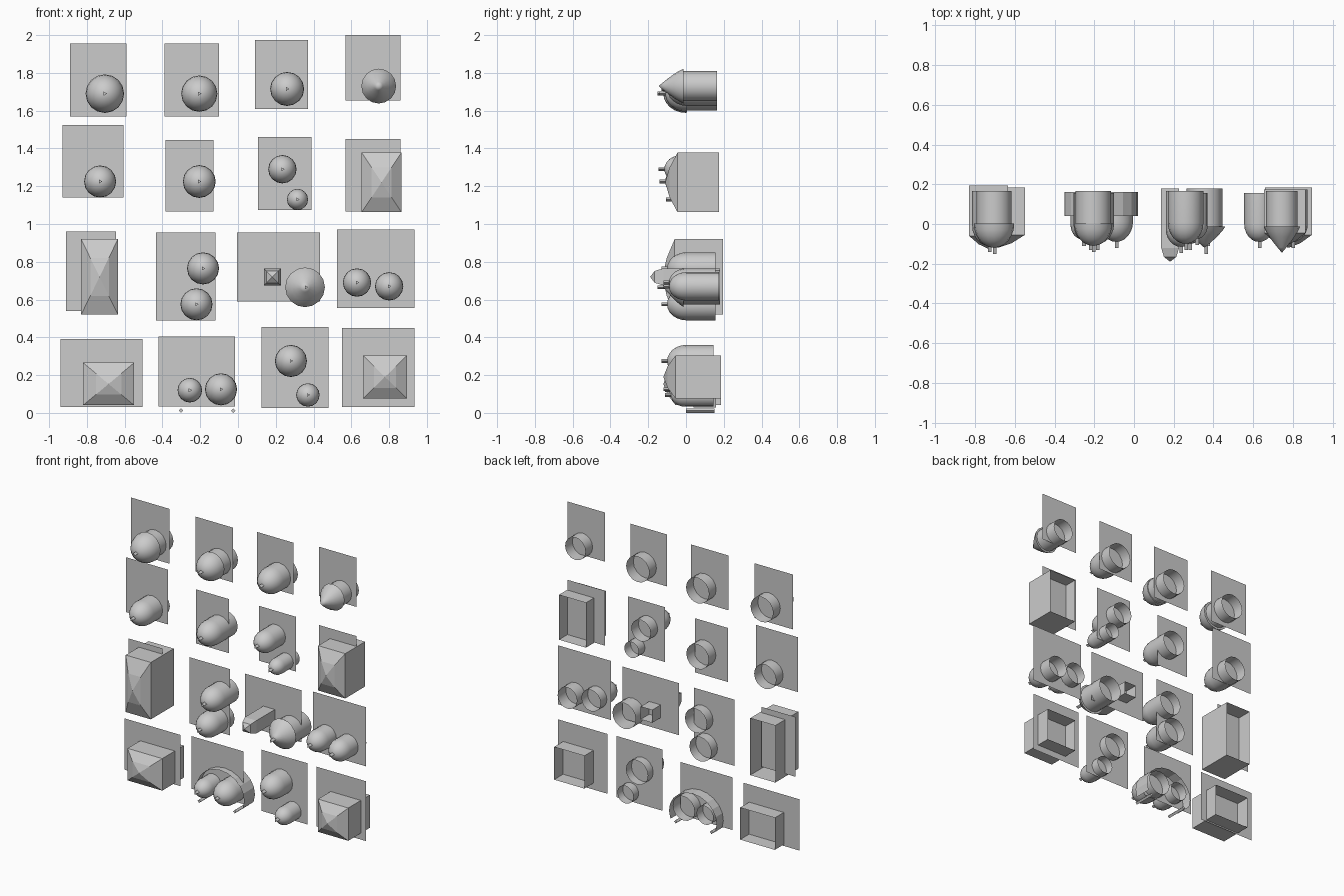
import bpy, bmesh, math
from math import sin, cos, pi

if "Cube" in bpy.data.objects:
    bpy.data.objects.remove(bpy.data.objects["Cube"], do_unlink=True)

stone = bpy.data.materials.new("stone_grey")
stone.use_nodes = True
stone.diffuse_color = (0.6, 0.6, 0.6, 1)
stone.node_tree.nodes["Principled BSDF"].inputs["Base Color"].default_value = stone.diffuse_color


def finish(name, bm, smooth=False):
    """Turn a bmesh into a named, coloured object."""
    mesh = bpy.data.meshes.new(name)
    bmesh.ops.recalc_face_normals(bm, faces=bm.faces)
    bm.to_mesh(mesh)
    bm.free()
    mesh.materials.append(stone)
    obj = bpy.data.objects.new(name, mesh)
    bpy.context.collection.objects.link(obj)
    if smooth:
        bpy.ops.object.select_all(action="DESELECT")
        obj.select_set(True)
        bpy.context.view_layer.objects.active = obj
        bpy.ops.object.shade_smooth_by_angle(angle=math.radians(35))


def loft(name, x, z, outline, profile, smooth=False):
    """Sweep an outline along y; profile holds (scale, y), scale 0 is a point."""
    bm = bmesh.new()
    previous = None
    for scale, y in profile:
        count = len(outline) if scale else 1
        ring = [bm.verts.new((x + u * scale, y, z + v * scale)) for u, v in outline[:count]]
        if previous:
            for i in range(len(outline)):
                j = (i + 1) % len(outline)
                start, end = len(previous), len(ring)
                quad = (previous[i % start], previous[j % start], ring[j % end], ring[i % end])
                # A point ring repeats its vertex, so drop the repeat
                bm.faces.new(list(dict.fromkeys(quad)))
        previous = ring
    finish(name, bm, smooth)


def circle(radius, sides):
    return [(radius * cos(2 * pi * i / sides), radius * sin(2 * pi * i / sides))
            for i in range(sides)]


def finial(name, x, z, tip):
    """Three-sided peg at the tip of a roof."""
    loft(name + "_finial", x, z, circle(0.012, 3),
         [(1, tip + 0.015), (1, tip - 0.03), (0, tip - 0.03)])


def dome_tower(name, x, z, radius, tip, back, shaft=1.0):
    """Open tube closed at the front by a dome that may overhang the shaft."""
    base = tip + 1.2 * radius
    dome = [(cos(i * pi / 12), base - (base - tip) * sin(i * pi / 12)) for i in range(6)]
    profile = [(shaft, back), (shaft, base)] if shaft < 1 else [(1, back)]
    loft(name, x, z, circle(radius, 16), profile + dome + [(0, tip)], True)
    finial(name, x, z, tip)


def cone_tower(name, x, z, radius, tip, back):
    """Open tube with an overhanging, slightly bulging cone."""
    base = -0.012
    cone = [(1 - t ** 1.25, base + (tip - base) * t) for t in (0, 0.2, 0.4, 0.6, 0.8, 1)]
    loft(name, x, z, circle(radius, 16), [(0.86, back), (0.86, base)] + cone, True)


def square_tower(name, x, z, width, height, base, tip, back, step=0.5):
    """Open box with a two-step hipped roof."""
    w, h = width / 2, height / 2
    middle = base + (tip - base) * 0.65
    loft(name, x, z, [(-w, -h), (w, -h), (w, h), (-w, h)],
         [(1, back), (1, base), (step, middle), (0, tip)])


# Flat panels: left, right, bottom, top
panels = [
    (-.89, -.59, 1.57, 1.955), (-.39, -.10, 1.57, 1.955),
    (.09, .37, 1.61, 1.975), (.57, .86, 1.655, 2.0),
    (-.93, -.605, 1.14, 1.525), (-.385, -.13, 1.065, 1.445),
    (.105, .39, 1.075, 1.46), (.57, .86, 1.065, 1.45),
    (-.91, -.645, .54, .96), (-.435, -.12, .49, .955),
    (-.005, .435, .59, .955), (.525, .935, .555, .97),
    (-.94, -.505, .03, .39), (-.42, -.015, .035, .405),
    (.125, .48, .025, .455), (.55, .935, .03, .45),
]
for number, (left, right, bottom, top) in enumerate(panels, 1):
    bm = bmesh.new()
    corners = [(left, bottom), (right, bottom), (right, top), (left, top)]
    bm.faces.new([bm.verts.new((x, 0.085, z)) for x, z in corners])
    finish(f"panel_{number}", bm)

# Domed towers: x, z, radius, tip, back
domes = [
    (.26, 1.715, .09, -.10, .165),
    (-.73, 1.225, .085, -.11, .165), (-.205, 1.225, .087, -.11, .165),
    (.235, 1.29, .075, -.115, .165), (.315, 1.13, .056, -.075, .155),
    (-.185, .765, .085, -.10, .155), (-.22, .575, .085, -.10, .155),
    (.63, .69, .075, -.09, .155), (.80, .67, .075, -.09, .175),
    (-.255, .12, .065, -.08, .155), (-.09, .125, .085, -.09, .155),
    (.28, .275, .085, -.10, .145), (.37, .095, .062, -.08, .145),
]
for number, values in enumerate(domes, 1):
    dome_tower(f"dome_tower_{number}", *values)

# Domes that overhang their shafts
dome_tower("acorn_tower_left", -.705, 1.69, .102, -.12, .165, 0.86)
dome_tower("acorn_tower_middle", -.205, 1.69, .096, -.11, .165, 0.93)

# Cone-roofed towers
cone_tower("cone_tower_top", .745, 1.73, .092, -.145, .165)
cone_tower("cone_tower_middle", .355, .665, .105, -.12, .18)
finial("cone_tower_middle", .36, .665, -.12)

# Square towers
square_tower("square_tower_upper", .76, 1.22, .21, .315, -.045, -.11, .175)
square_tower("square_tower_tall", -.733, .72, .195, .40, -.06, -.125, .195)
square_tower("square_tower_wide", -.685, .153, .27, .225, -.055, -.12, .185)
square_tower("square_tower_lower", .778, .19, .235, .23, -.055, -.12, .185)
square_tower("square_turret", .182, .72, .09, .09, -.12, -.19, .18, 0.7)

# Thin arched shell around the lowest pair of towers
bm = bmesh.new()
previous = None
steps = 12
for i in range(steps + 1):
    angle = math.radians(-20 + 220 * i / steps)
    x, z = -.165 + .185 * cos(angle), .085 + .165 * sin(angle)
    pair = [bm.verts.new((x, y, z)) for y in (0.04, 0.16)]
    if previous:
        bm.faces.new((previous[0], previous[1], pair[1], pair[0]))
    previous = pair
finish("arched_shell", bm)

# Two slim bars under the shell
for side, x in (("left", -.025), ("right", -.302)):
    loft("foot_bar_" + side, x, .012, circle(.012, 4),
         [(0, 0), (1, 0), (1, .15), (0, .15)])
